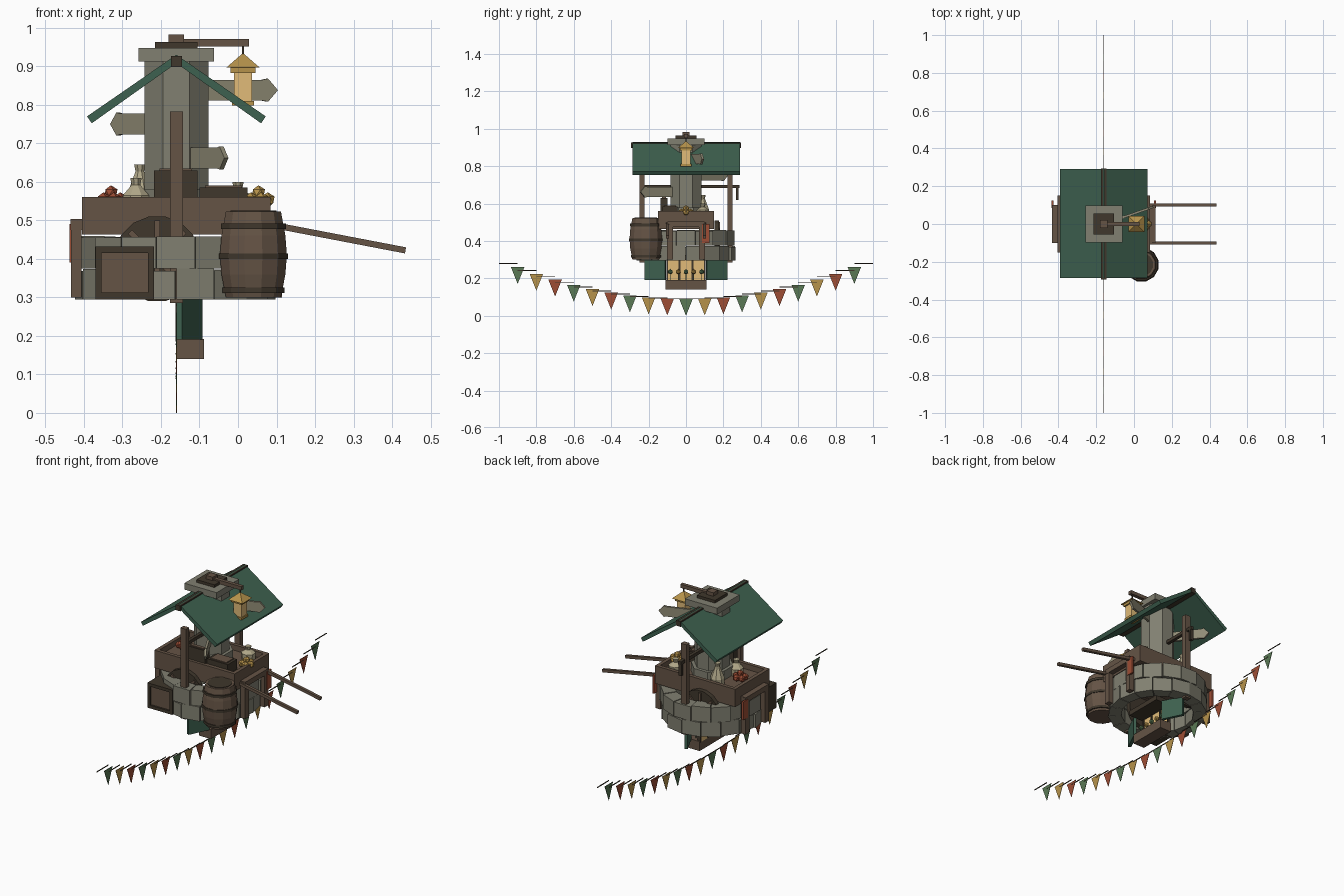
import bpy, bmesh, math, random
from mathutils import Vector, Matrix

random.seed(4)
if "Cube" in bpy.data.objects:
    bpy.data.objects.remove(bpy.data.objects["Cube"])

CX = -0.16  # axis of the tower and stone ring


def material(name, r, g, b):
    m = bpy.data.materials.new(name)
    m.use_nodes = True
    m.diffuse_color = (r, g, b, 1)
    m.node_tree.nodes["Principled BSDF"].inputs["Base Color"].default_value = (r, g, b, 1)
    return m


STONE = material("grey stone", .22, .215, .165)
WOOD = material("brown wood", .13, .088, .06)
DARK = material("dark wood", .05, .038, .025)
GREEN = material("roof green", .048, .12, .08)
SIGN = material("weathered board", .28, .26, .18)
GLOW = material("warm glow", .75, .5, .19)
GOLD = material("gold", .47, .29, .07)
RED = material("rust red", .34, .075, .035)
LEAF = material("leaf green", .1, .19, .09)
CREAM = material("sack cream", .44, .39, .25)


def finish(name, bm, mat):
    bmesh.ops.recalc_face_normals(bm, faces=bm.faces)
    me = bpy.data.meshes.new(name)
    bm.to_mesh(me)
    bm.free()
    me.materials.append(mat)
    ob = bpy.data.objects.new(name, me)
    bpy.context.collection.objects.link(ob)
    return ob


def box(name, mat, x, y, z):
    bm = bmesh.new()
    size = Matrix.Diagonal((x[1] - x[0], y[1] - y[0], z[1] - z[0], 1))
    mid = Vector((sum(x) / 2, sum(y) / 2, sum(z) / 2))
    bmesh.ops.create_cube(bm, size=1, matrix=Matrix.Translation(mid) @ size)
    return finish(name, bm, mat)


def beam(name, mat, p, q, w, h):
    """Straight bar from p to q, w wide sideways and h deep."""
    p, q = Vector(p), Vector(q)
    rot = (q - p).to_track_quat("X", "Z").to_matrix().to_4x4()
    bm = bmesh.new()
    size = Matrix.Diagonal(((q - p).length, w, h, 1))
    bmesh.ops.create_cube(bm, size=1, matrix=Matrix.Translation((p + q) / 2) @ rot @ size)
    return finish(name, bm, mat)


def lathe(name, mat, x, y, profile, sides):
    """Stack of rings (radius, z) closed at both ends."""
    bm = bmesh.new()
    rings = []
    for r, z in profile:
        turn = [math.tau * (i + .5) / sides for i in range(sides)]
        rings.append([bm.verts.new((x + r * math.cos(a), y + r * math.sin(a), z)) for a in turn])
    for a, b in zip(rings, rings[1:]):
        for i in range(sides):
            j = (i + 1) % sides
            bm.faces.new((a[i], a[j], b[j], b[i]))
    bm.faces.new(rings[0])
    bm.faces.new(rings[-1])
    return finish(name, bm, mat)


def plate(name, mat, outline, depth):
    """Flat outline extruded by the vector depth."""
    bm = bmesh.new()
    face = bm.faces.new([bm.verts.new(p) for p in outline])
    out = bmesh.ops.extrude_face_region(bm, geom=[face])
    moved = [v for v in out["geom"] if isinstance(v, bmesh.types.BMVert)]
    bmesh.ops.translate(bm, verts=moved, vec=depth)
    return finish(name, bm, mat)


def ball(name, mat, p, r):
    bm = bmesh.new()
    bmesh.ops.create_icosphere(bm, subdivisions=1, radius=r, matrix=Matrix.Translation(p))
    return finish(name, bm, mat)


# Stone ring of two staggered courses
COUNT = 16
for course, (z0, z1) in enumerate(((.295, .375), (.375, .46))):
    for i in range(COUNT):
        a0 = math.tau * (i + .5 * course) / COUNT
        a1 = a0 + math.tau / COUNT * .97
        r = .258 + random.uniform(-.008, .008)
        pts = [(CX + k * math.cos(a), k * math.sin(a), z0) for k, a in
               ((.19, a0), (r, a0), (r, a1), (.19, a1))]
        plate("ring_stone", STONE, pts, (0, 0, z1 - z0 - random.uniform(0, .008)))

# Cart tray, end frames, pull handles and wheels
box("cart_floor", WOOD, (-.4, .08), (-.145, .145), (.465, .53))
for s in (-1, 1):
    box("cart_side", WOOD, (-.405, .085), (s * .14 - .01, s * .14 + .01), (.463, .56))
    x = CX + s * .235
    box("cart_end", WOOD, (x - .01, x + .01), (-.15, .15), (.463, .56))
    x = CX + s * .26
    for y in (-.085, .085):
        box("end_post", WOOD, (x - .014, x + .014), (y - .016, y + .016), (.3, .5))
    box("end_rail", WOOD, (x - .015, x + .015), (-.1, .1), (.475, .503))
    x = CX + s * .272
    box("red_cloth", RED, (x - .005, x + .005), (.085, .125), (.39, .49))
    beam("pull_handle", WOOD, (.08, s * .1, .49), (.435, s * .1, .422), .016, .016)
    wheel = lathe("wheel", DARK, 0, 0, [(.112, -.012), (.112, .012)], 16)
    wheel.matrix_world = Matrix.Translation((-.21, s * .164, .4)) @ Matrix.Rotation(math.pi / 2, 4, "X")
    for k in range(4):
        d = Vector((math.sin(k * math.pi / 4), 0, math.cos(k * math.pi / 4))) * .1
        hub = Vector((-.21, s * .177, .4))
        beam("wheel_spoke", WOOD, hub - d, hub + d, .012, .014)

# Tower with cap, finial and lantern arm
lathe("tower_base", STONE, CX, 0, [(.108, .53), (.108, .58)], 8)
lathe("tower", STONE, CX, 0, [(.09, .53), (.09, .92)], 8)
box("tower_cap", STONE, (CX - .098, CX + .098), (-.098, .098), (.913, .948))
box("cap_plate", DARK, (CX - .055, CX + .055), (-.055, .055), (.948, .963))
box("cap_block", WOOD, (CX - .02, CX + .02), (-.02, .02), (.963, .982))
box("lantern_arm", WOOD, (CX, .028), (-.01, .01), (.951, .971))
LX = .013
box("lantern_hook", DARK, (LX - .003, LX + .003), (-.003, .003), (.92, .952))
R2 = math.sqrt(2)
lathe("lantern_roof", GOLD, LX, 0, [(.043 * R2, .897), (.004, .932)], 4)
lathe("lantern_collar", GOLD, LX, 0, [(.032 * R2, .883), (.032 * R2, .897)], 4)
lathe("lantern_glass", GLOW, LX, 0, [(.024 * R2, .808), (.024 * R2, .884)], 4)
lathe("lantern_foot", GOLD, LX, 0, [(.029 * R2, .798), (.029 * R2, .81)], 4)

# Gabled roof, ridge beam and the two posts
for s in (-1, 1):
    pts = [(CX, -.285, .908), (CX, -.285, .93), (CX + s * .232, -.285, .77), (CX + s * .22, -.285, .752)]
    plate("roof_slope", GREEN, pts, (0, .575, 0))
    y = s * .235
    box("roof_post", WOOD, (CX - .017, CX + .017), (y - .014, y + .014), (.285, .782))
box("ridge_beam", DARK, (CX - .014, CX + .014), (-.295, .295), (.898, .927))

# Winding axle and crank
box("axle", DARK, (CX - .009, CX + .009), (-.235, .285), (.682, .7))
box("crank", DARK, (CX - .009, CX + .009), (.268, .282), (.62, .7))

# Arrow boards pointing out of the tower
for dx, dy, z in ((.26, .09, .838), (.13, -.245, .662), (-.167, .22, .75)):
    d = Vector((dx, dy, 0)).normalized()
    side = Vector((-d.y, d.x, 0)) * .012
    base = Vector((CX, 0, z)) - side / 2
    shape = ((.05, -.027), (.235, -.027), (.25, -.03), (.277, 0), (.25, .03), (.235, .027), (.05, .027))
    plate("arrow_board", SIGN, [base + d * u + Vector((0, 0, v)) for u, v in shape], side)

# Barrel with hoops and lid
BX, BY = .04, -.215
lathe("barrel", WOOD, BX, BY, [(.074, .3), (.086, .36), (.09, .41), (.086, .46), (.074, .523)], 12)
for z, r in ((.318, .083), (.407, .0925), (.485, .087)):
    lathe("barrel_hoop", DARK, BX, BY, [(r, z - .007), (r, z + .007)], 12)
lathe("barrel_lid", DARK, BX, BY, [(.062, .52), (.062, .526)], 12)

# Framed crate leaning on the ring
box("crate", WOOD, (-.36, -.225), (-.25, -.13), (.3, .425))
for z in (.295, .415):
    box("crate_rail", DARK, (-.37, -.218), (-.26, -.13), (z, z + .017))
for x in (-.37, -.234):
    box("crate_stile", DARK, (x, x + .016), (-.26, -.13), (.295, .432))

# Goods on the tray: fruit heaps, sacks and dark boxes
for name, mat, x, y in (("apple", RED, -.33, .0), ("lemon", GOLD, .053, .0)):
    for i in range(5):
        a = math.tau * i / 5
        ball(name, mat, (x + .024 * math.cos(a), y + .024 * math.sin(a), .553), .02)
    ball(name, mat, (x, y, .572), .019)
for x, y, h in ((-.265, -.06, .61), (-.255, .09, .645), (.0, .09, .6)):
    lathe("sack", CREAM, x, y, [(.035, .53), (.037, .565), (.012, h - .018), (.016, h)], 8)
for x0, x1, y0, y1, top in ((-.218, -.105, -.135, -.1, .63), (-.1, .025, -.125, -.045, .585)):
    box("goods_box", DARK, (x0, x1), (y0, y1), (.53, top))
    box("goods_box_lid", WOOD, (x0 + .014, x1 - .014), (y0 + .008, y1 - .008), (top, top + .005))

# Glowing window with shutters and a planter below the ring
box("window_glass", GLOW, (-.16, -.15), (-.1, .1), (.185, .3))
for y in (-.1, -.035, .035, .1):
    box("window_bar", DARK, (-.162, -.145), (y - .005, y + .005), (.185, .3))
box("window_lintel", DARK, (-.165, -.06), (-.11, .11), (.298, .325))
box("planter", WOOD, (-.16, -.088), (-.11, .11), (.14, .192))
for i in range(5):
    y = -.084 + .042 * i
    box("plant_stem", LEAF, (-.122, -.118), (y - .002, y + .002), (.19, .23))
    ball("plant_head", (LEAF, GOLD)[i % 2], (-.12, y, .235), .014)
for s in (-1, 1):
    beam("shutter", GREEN, (-.1, s * .11, .245), (-.153, s * .218, .245), .016, .11)

# Bunting: short level cords and hanging pennants
def sag(y):
    return .09 + .21 * y * y


for i in range(20):
    y = -.95 + .1 * i
    box("bunting_cord", DARK, (CX - .002, CX + .002), (y - .05, y + .05), (sag(y) - .002, sag(y) + .002))
for i in range(19):
    y = -.9 + .1 * i
    pts = [(CX - .001, y - .036, sag(y)), (CX - .001, y + .036, sag(y)), (CX - .001, y, sag(y) - .09)]
    plate("pennant", (LEAF, GOLD, RED)[i % 3], pts, (.002, 0, 0))
